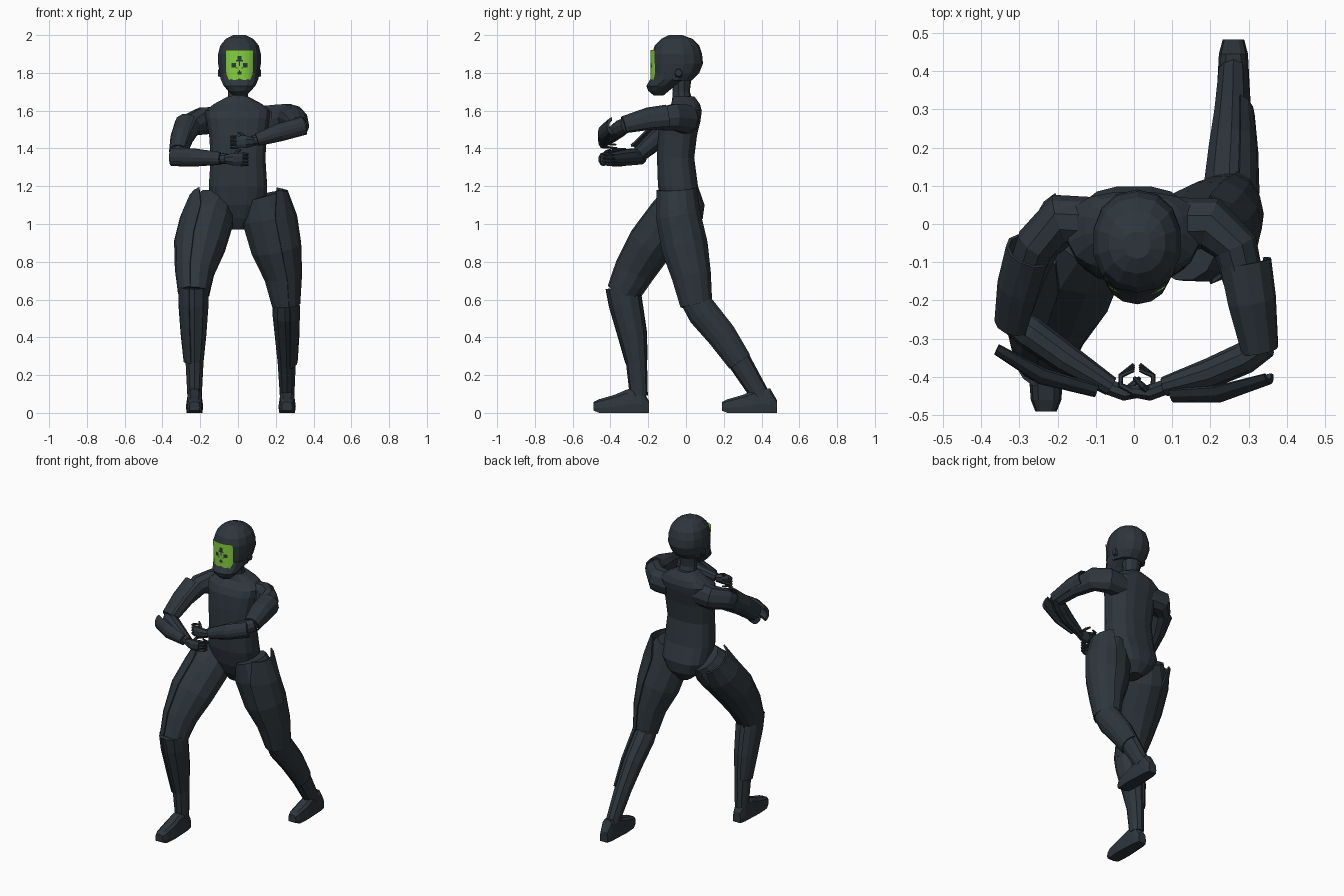
import bpy, bmesh, math
from mathutils import Vector


def material(name, rgb):
    m = bpy.data.materials.new(name)
    m.diffuse_color = (*rgb, 1)
    return m


SLATE = material("dark slate", (0.027, 0.037, 0.046))
GREEN = material("visor green", (0.23, 0.64, 0.05))


def finish(name, bm, mats=(SLATE,)):
    bmesh.ops.recalc_face_normals(bm, faces=bm.faces[:])
    me = bpy.data.meshes.new(name)
    bm.to_mesh(me)
    bm.free()
    for m in mats:
        me.materials.append(m)
    ob = bpy.data.objects.new(name, me)
    bpy.context.collection.objects.link(ob)
    return ob


def skin(name, rings):
    """Join closed rings of points into a capped solid."""
    bm = bmesh.new()
    vs = [[bm.verts.new(p) for p in r] for r in rings]
    n = len(vs[0])
    for a, b in zip(vs, vs[1:]):
        for i in range(n):
            j = (i + 1) % n
            bm.faces.new((a[i], a[j], b[j], b[i]))
    bm.faces.new(vs[0])
    bm.faces.new(vs[-1])
    return finish(name, bm)


def frames(spine, side):
    """Centre and two radius vectors at every spine point."""
    cs = [Vector(s[:3]) for s in spine]
    for i, s in enumerate(spine):
        t = (cs[min(i + 1, len(cs) - 1)] - cs[max(i - 1, 0)]).normalized()
        u = Vector(side)
        u = (u - t * u.dot(t)).normalized()
        yield cs[i], u * s[3], t.cross(u) * s[4]


def tube(name, spine, side, n=10):
    k = [2 * math.pi * (i + 0.5) / n for i in range(n)]
    return skin(name, [[c + u * math.cos(a) + v * math.sin(a) for a in k]
                       for c, u, v in frames(spine, side)])


def shell(name, spine, side, half=80, inner=0.88, n=6):
    """Curved armour plate that covers one side of a limb."""
    k = [math.radians(-half + 2 * half * i / n) for i in range(n + 1)]
    rings = []
    for c, u, v in frames(spine, side):
        arc = [u * math.cos(a) + v * math.sin(a) for a in k]
        rings.append([c + p for p in arc] + [c + p * inner for p in reversed(arc)])
    return skin(name, rings)


def stack(name, rows, n=16, e=1.0, x0=0.0):
    """Horizontal oval sections: (z, front y, back y, half width)."""
    f = lambda t: math.copysign(abs(t) ** e, t)
    k = [2 * math.pi * (i + 0.5) / n for i in range(n)]
    return skin(name, [[Vector((x0 + w * f(math.cos(a)),
                                (yf + yb) / 2 + (yb - yf) / 2 * f(math.sin(a)), z))
                        for a in k] for z, yf, yb, w in rows])


# Torso and neck
stack("torso", [(0.97, -0.06, 0.05, 0.04), (1.03, -0.10, 0.09, 0.11),
                (1.10, -0.13, 0.10, 0.15), (1.20, -0.15, 0.065, 0.157),
                (1.35, -0.155, 0.045, 0.147), (1.47, -0.15, 0.06, 0.155),
                (1.56, -0.14, 0.08, 0.17), (1.60, -0.12, 0.085, 0.175),
                (1.635, -0.08, 0.075, 0.13), (1.675, -0.07, 0.045, 0.055)], e=0.75)
stack("neck", [(1.64, -0.075, 0.04, 0.06), (1.70, -0.07, 0.02, 0.055),
               (1.78, -0.08, 0.03, 0.06)], n=10)

# Helmet with a jutting jaw guard
HX = 0.008
stack("helmet", [(1.76, -0.175, 0.03, 0.097), (1.80, -0.178, 0.07, 0.108),
                 (1.85, -0.18, 0.09, 0.116), (1.90, -0.18, 0.085, 0.116),
                 (1.945, -0.165, 0.07, 0.104), (1.98, -0.13, 0.035, 0.075),
                 (2.0, -0.09, -0.02, 0.035)], n=14, e=0.92, x0=HX)
stack("jaw_guard", [(1.68, -0.17, -0.12, 0.035), (1.705, -0.20, -0.09, 0.062),
                    (1.73, -0.21, -0.06, 0.085), (1.765, -0.19, 0.0, 0.102),
                    (1.80, -0.178, 0.0, 0.108)], n=14, x0=HX)
for sx in (-1, 1):
    tube("ear_disc", [(HX + sx * 0.095, -0.04, 1.80, 0.028, 0.025),
                      (HX + sx * 0.114, -0.04, 1.80, 0.02, 0.018)], (0, 0, 1), 6)

# Glowing visor: curved grid, dark squares picked out by cell
COLS, ROWS = 19, 21
BLOCKS = [(8, 10, 14, 16), (7, 11, 13, 13), (4, 6, 9, 11), (12, 14, 9, 11),
          (9, 9, 10, 12), (7, 7, 8, 8), (11, 11, 8, 8), (8, 10, 4, 5), (9, 9, 6, 6)]
bm = bmesh.new()
grid = []
for r in range(ROWS + 1):
    t = r / ROWS
    half = 0.056 + 0.017 * min(1, t * 4)
    row = []
    for c in range(COLS + 1):
        x = half * (2 * c / COLS - 1)
        y = -0.05 - 0.138 * (1 - (abs(x) / (0.107 + 0.012 * t)) ** 2.3) ** 0.45
        row.append(bm.verts.new((HX + x, y, 1.762 + 0.158 * t)))
    grid.append(row)
for r in range(ROWS):
    for c in range(COLS):
        fc = bm.faces.new((grid[r][c], grid[r][c + 1], grid[r + 1][c + 1], grid[r + 1][c]))
        fc.material_index = int(any(a <= c <= b and d <= r <= e for a, b, d, e in BLOCKS))
finish("visor", bm, (GREEN, SLATE))

# Arms: left is the raised one (+x), right the lowered one (-x)
Z = (0, 0, 1)
tube("left_upper_arm", [(0.10, 0.0, 1.55, 0.075, 0.07), (0.20, 0.0, 1.555, 0.08, 0.07),
                        (0.265, -0.06, 1.565, 0.074, 0.06), (0.30, -0.2, 1.55, 0.055, 0.05),
                        (0.325, -0.33, 1.52, 0.042, 0.042)], Z)
tube("left_forearm", [(0.345, -0.315, 1.525, 0.04, 0.035), (0.29, -0.35, 1.505, 0.046, 0.042),
                      (0.2, -0.39, 1.475, 0.042, 0.04), (0.08, -0.425, 1.44, 0.028, 0.026)], Z)
shell("left_upper_arm_plate", [(0.288, -0.10, 1.56, 0.072, 0.072), (0.305, -0.2, 1.55, 0.066, 0.068),
                               (0.327, -0.33, 1.52, 0.05, 0.052)], (0.55, 0, 0.83), 95)
shell("left_forearm_plate", [(0.35, -0.385, 1.52, 0.035, 0.05), (0.22, -0.415, 1.485, 0.052, 0.05),
                             (0.10, -0.425, 1.445, 0.042, 0.035)], (0, -1, 0), 75, 0.6)
tube("right_upper_arm", [(-0.10, 0.0, 1.55, 0.075, 0.07), (-0.19, 0.01, 1.545, 0.075, 0.07),
                         (-0.25, -0.05, 1.525, 0.065, 0.058), (-0.285, -0.14, 1.46, 0.055, 0.05),
                         (-0.315, -0.245, 1.37, 0.042, 0.042)], Z)
tube("right_forearm", [(-0.34, -0.235, 1.355, 0.04, 0.035), (-0.27, -0.285, 1.355, 0.046, 0.044),
                       (-0.18, -0.35, 1.35, 0.042, 0.04), (-0.06, -0.425, 1.345, 0.028, 0.026)], Z)
shell("right_upper_arm_plate", [(-0.27, -0.07, 1.53, 0.065, 0.07), (-0.295, -0.16, 1.46, 0.062, 0.066),
                                (-0.315, -0.26, 1.38, 0.05, 0.052)], (-0.8, -0.1, 0.6), 95)
shell("right_forearm_plate", [(-0.35, -0.31, 1.355, 0.035, 0.05), (-0.23, -0.37, 1.352, 0.052, 0.05),
                              (-0.09, -0.415, 1.347, 0.04, 0.035)], (-0.35, -1, 0), 75, 0.6)


# Hands: palm, thumb and four curled fingers
def hand(name, x, y, z, s):
    tube(name + "_palm", [(x + s * 0.06, y + 0.005, z, 0.024, 0.022), (x + s * 0.02, y - 0.01, z, 0.036, 0.022),
                          (x - s * 0.03, y - 0.005, z, 0.034, 0.016)], Z, 8)
    for i in range(4):
        h = z + 0.027 - 0.018 * i
        tube(name + "_finger", [(x - s * 0.025, y - 0.005, h, 0.009, 0.009),
                                (x - s * 0.055, y + 0.01, h, 0.008, 0.008),
                                (x - s * 0.055, y + 0.035, h - 0.004, 0.007, 0.007),
                                (x - s * 0.02, y + 0.05 + 0.005 * i, h - 0.006, 0.005, 0.005)], Z, 6)
    tube(name + "_thumb", [(x + s * 0.02, y - 0.01, z + 0.015, 0.011, 0.011),
                           (x, y + 0.01, z + 0.04, 0.009, 0.009),
                           (x - s * 0.02, y + 0.03, z + 0.05, 0.005, 0.005)], (1, 0, 0), 6)


hand("left_hand", 0.02, -0.432, 1.435, 1)
hand("right_hand", -0.005, -0.432, 1.343, -1)

# Legs: left (+x) trails behind, right (-x) steps forward
LEGS = {
    "left": (1, [(0.13, -0.05, 1.15, 0.09, 0.10), (0.16, -0.04, 1.04, 0.145, 0.115),
                 (0.198, -0.005, 0.87, 0.132, 0.12), (0.235, 0.03, 0.72, 0.098, 0.10),
                 (0.25, 0.055, 0.57, 0.072, 0.08)],
             [(0.25, 0.045, 0.60, 0.068, 0.072), (0.25, 0.09, 0.53, 0.070, 0.08),
              (0.255, 0.19, 0.41, 0.062, 0.075), (0.258, 0.285, 0.27, 0.05, 0.062),
              (0.26, 0.395, 0.09, 0.04, 0.05)], 0.19, 0.26),
    "right": (-1, [(-0.12, -0.02, 1.12, 0.10, 0.10), (-0.16, -0.08, 1.03, 0.14, 0.125),
                   (-0.198, -0.19, 0.89, 0.135, 0.12), (-0.225, -0.275, 0.75, 0.102, 0.105),
                   (-0.23, -0.335, 0.63, 0.08, 0.085)],
              [(-0.23, -0.335, 0.67, 0.078, 0.09), (-0.23, -0.32, 0.58, 0.078, 0.088),
               (-0.23, -0.285, 0.42, 0.066, 0.076), (-0.23, -0.262, 0.27, 0.05, 0.056),
               (-0.23, -0.25, 0.09, 0.04, 0.048)], -0.49, -0.23),
}
PLATE_TOP = {"left": (0.185, -0.05, 1.19, 0.08, 0.11), "right": (-0.185, -0.01, 1.14, 0.08, 0.115)}
for name, (s, thigh, shin, toe, fx) in LEGS.items():
    X = (s, 0, 0)
    tube(name + "_thigh", thigh, X, 12)
    tube(name + "_shin", shin, X, 10)
    grow = lambda rows, g: [(x, y, z, a + g, b + g) for x, y, z, a, b in rows]
    shell(name + "_thigh_plate", [PLATE_TOP[name]] + grow(thigh[1:], 0.008), X, 75, 0.9)
    shell(name + "_shin_plate", grow(shin[:4], 0.008), X, 70, 0.88)
    # Foot: tapered wedge from toe to heel
    rows = []
    for d, h, w in ((0.0, 0.058, 0.028), (0.03, 0.072, 0.04), (0.11, 0.095, 0.046),
                    (0.18, 0.125, 0.042), (0.255, 0.13, 0.038), (0.293, 0.065, 0.028)):
        y, lo = toe + d, 0.012 if d == 0 else 0.0
        rows.append([Vector((fx + w * a, y, lo + (h - lo) * b)) for a, b in
                     ((-0.9, 0), (0.9, 0), (1, 0.35), (0.85, 0.85), (0.5, 1),
                      (-0.5, 1), (-0.85, 0.85), (-1, 0.35))])
    skin(name + "_foot", rows)
